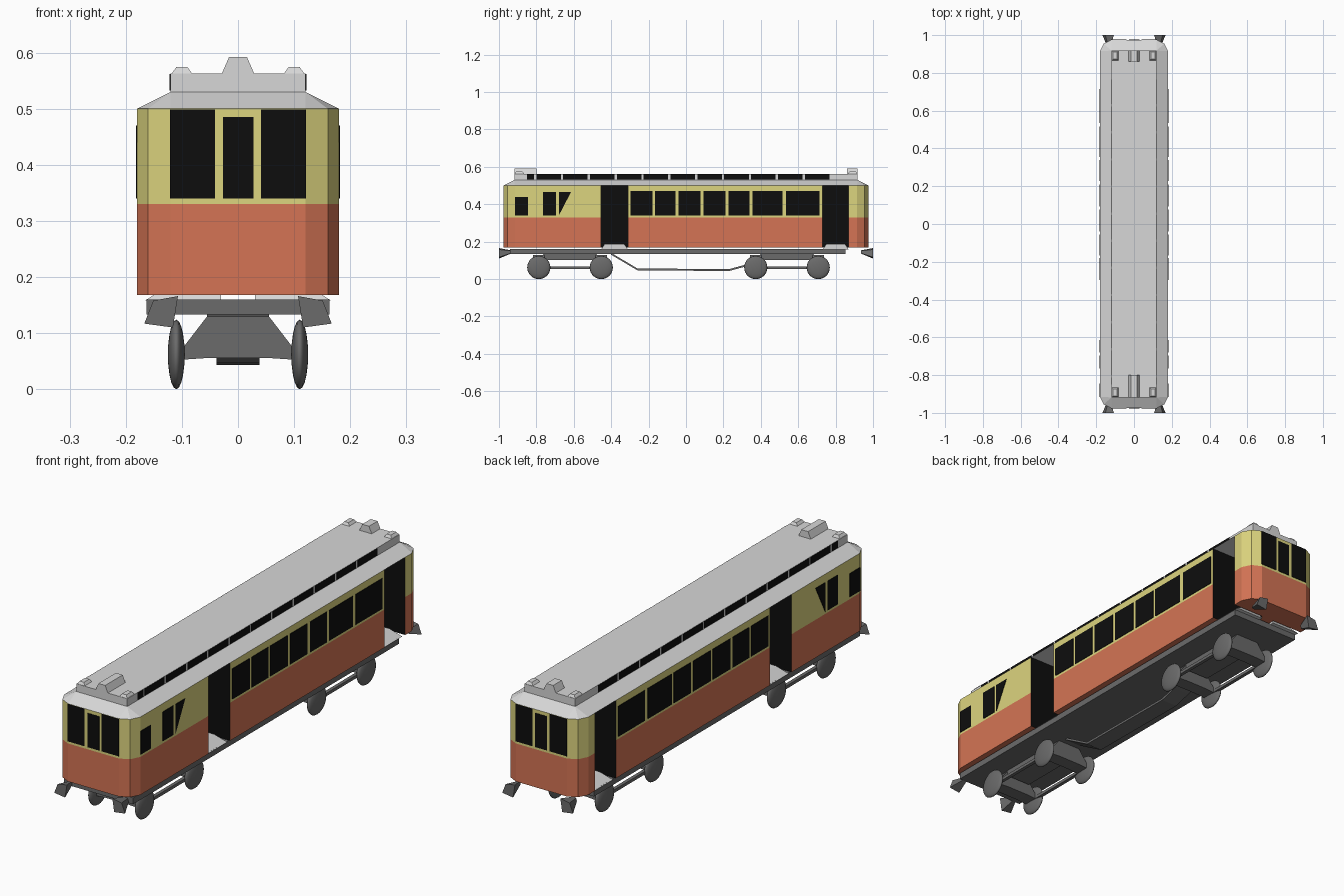
import bpy, bmesh, math
from mathutils import Matrix

if "Cube" in bpy.data.objects:
    bpy.data.objects.remove(bpy.data.objects["Cube"])


def material(name, r, g, b):
    m = bpy.data.materials.new(name)
    m.diffuse_color = (r, g, b, 1)
    m.use_nodes = True
    m.node_tree.nodes["Principled BSDF"].inputs["Base Color"].default_value = m.diffuse_color
    return m


RED = material("brick_red", 0.66, 0.175, 0.09)
CREAM = material("pale_yellow", 0.72, 0.66, 0.21)
ROOF = material("light_grey", 0.68, 0.68, 0.68)
DARK = material("dark_grey", 0.145, 0.145, 0.145)
BLACK = material("black", 0.004, 0.004, 0.004)


def finish(bm, name, *mats):
    bmesh.ops.remove_doubles(bm, verts=bm.verts, dist=1e-5)
    bmesh.ops.recalc_face_normals(bm, faces=bm.faces)
    me = bpy.data.meshes.new(name)
    bm.to_mesh(me)
    bm.free()
    for m in mats:
        me.materials.append(m)
    ob = bpy.data.objects.new(name, me)
    bpy.context.collection.objects.link(ob)
    return ob


def loft(bm, rings):
    """Join matching rings of points and cap both ends."""
    vs = [[bm.verts.new(p) for p in ring] for ring in rings]
    n = len(vs[0])
    for a, b in zip(vs, vs[1:]):
        for i in range(n):
            j = (i + 1) % n
            bm.faces.new((a[i], a[j], b[j], b[i]))
    bm.faces.new(vs[0])
    bm.faces.new(vs[-1])


def rect(x0, x1, y0, y1, z):
    return [(x0, y0, z), (x1, y0, z), (x1, y1, z), (x0, y1, z)]


def box(bm, x0, x1, y0, y1, z0, z1):
    loft(bm, [rect(x0, x1, y0, y1, z0), rect(x0, x1, y0, y1, z1)])


def mirror_x(bm):
    geom = bm.verts[:] + bm.edges[:] + bm.faces[:]
    new = bmesh.ops.duplicate(bm, geom=geom)["geom"]
    for v in new:
        if isinstance(v, bmesh.types.BMVert):
            v.co.x *= -1


# Body: plan outline with doorway recesses, lofted in a red and a yellow band
DOORS = [(-0.455, -0.31), (0.73, 0.87)]
corner = [(0.12, 0.975), (0.16, 0.955), (0.18, 0.915)]
front = [(x, -y) for x, y in corner]
notches = []
for a, b in DOORS:
    notches += [(0.18, a), (0.03, a), (0.03, b), (0.18, b)]


def close(half):
    return half + [(-x, y) for x, y in reversed(half)]


plan = close(front + notches + corner[::-1])
outline = close(front + corner[::-1])
bm = bmesh.new()
loft(bm, [[(x, y, z) for x, y in plan] for z in (0.168, 0.33, 0.50)])
for f in bm.faces:
    c = f.calc_center_median()
    if abs(c.x) < 0.17 and abs(c.y) < 0.9 and 0.17 < c.z < 0.49:
        f.material_index = 2
    elif c.z > 0.33:
        f.material_index = 1
finish(bm, "car_body", RED, CREAM, BLACK)

# Doorway floors sloping up to the inside
bm = bmesh.new()
for a, b in DOORS:
    loft(bm, [rect(0.03, 0.166, a, b, 0.158),
              rect(0.03, 0.12, a + 0.02, b - 0.02, 0.187)])
mirror_x(bm)
finish(bm, "doorway_floors", ROOF)

# Sloped lower roof and raised centre roof
bm = bmesh.new()
loft(bm, [[(x, y, 0.50) for x, y in outline],
          [(math.copysign(0.12, x), math.copysign(0.918, y), 0.53) for x, y in outline]])
finish(bm, "lower_roof", ROOF)
bm = bmesh.new()
box(bm, -0.12, 0.12, -0.918, 0.918, 0.525, 0.563)
finish(bm, "raised_roof", ROOF)

# Roof end lamps and small corner blocks
bm = bmesh.new()
for y0, y1 in ((-0.918, -0.80), (0.86, 0.918)):
    loft(bm, [rect(-0.03, 0.03, y0, y1, 0.56), rect(-0.016, 0.016, y0, y1, 0.592)])
finish(bm, "roof_lamps", ROOF)
bm = bmesh.new()
for s in (-1, 1):
    y0, y1 = sorted((s * 0.865, s * 0.918))
    loft(bm, [rect(0.08, 0.12, y0, y1, 0.56),
              rect(0.09, 0.11, y0 + 0.008, y1 - 0.008, 0.574)])
mirror_x(bm)
finish(bm, "roof_corner_blocks", ROOF)

# Side windows
bm = bmesh.new()
for y0, y1, top in [(-0.915, -0.845, 0.44), (-0.765, -0.695, 0.465),
                    (-0.296, -0.18, 0.47), (-0.167, -0.055, 0.47), (-0.04, 0.077, 0.47),
                    (0.093, 0.21, 0.47), (0.227, 0.34, 0.47), (0.355, 0.515, 0.47),
                    (0.535, 0.715, 0.47)]:
    box(bm, 0.178, 0.182, y0, y1, 0.34, top)
loft(bm, [[(x, -0.68, 0.34), (x, -0.615, 0.465), (x, -0.68, 0.465)] for x in (0.178, 0.182)])
mirror_x(bm)
finish(bm, "side_windows", BLACK)

# End windows, front and back
bm = bmesh.new()
for s in (-1, 1):
    y0, y1 = sorted((s * 0.973, s * 0.977))
    for x0, x1, top in [(-0.121, -0.041, 0.499), (-0.027, 0.028, 0.485), (0.041, 0.121, 0.499)]:
        box(bm, x0, x1, y0, y1, 0.34, top)
finish(bm, "end_windows", BLACK)

# Row of roof windows
bm = bmesh.new()
box(bm, 0.118, 0.122, -0.85, -0.812, 0.532, 0.562)
for i in range(11):
    y = -0.80 + i * 0.1435
    box(bm, 0.118, 0.122, y, y + 0.131, 0.532, 0.562)
mirror_x(bm)
finish(bm, "roof_windows", BLACK)

# Underframe
bm = bmesh.new()
box(bm, -0.163, 0.163, -0.94, 0.853, 0.133, 0.16)
finish(bm, "underframe", DARK)

# Truss strip hanging between the trucks
bm = bmesh.new()
path = [(-0.40, 0.135), (-0.26, 0.052), (0.23, 0.048), (0.31, 0.07), (0.38, 0.09)]
loft(bm, [[(-0.038, y, z - 0.005), (0.038, y, z - 0.005),
           (0.038, y, z + 0.005), (-0.038, y, z + 0.005)] for y, z in path])
finish(bm, "truss_strip", DARK)

# Trucks: bolster, axle housings, side bars
half = [(0.05, 0.056), (0.095, 0.053), (0.095, 0.078), (0.055, 0.13)]
axle = close(half)
wheel_ys = []
for name, cy in (("front_truck", -0.62), ("rear_truck", 0.54)):
    bm = bmesh.new()
    loft(bm, [rect(-0.055, 0.055, cy - 0.13, cy + 0.13, 0.102),
              rect(-0.055, 0.055, cy - 0.145, cy + 0.145, 0.135)])
    for s in (-1, 1):
        y = cy + s * 0.167
        wheel_ys.append(y)
        loft(bm, [[(x, y + d, z) for x, z in axle] for d in (-0.03, 0.03)])
        x0, x1 = sorted((s * 0.095, s * 0.11))
        box(bm, x0, x1, cy - 0.167, cy + 0.167, 0.053, 0.066)
    finish(bm, name, DARK)

# Lens-shaped wheels
bm = bmesh.new()
for y in wheel_ys:
    for x in (-0.11, 0.11):
        mat = (Matrix.Translation((x, y, 0.062)) @ Matrix.Diagonal((0.015, 0.062, 0.062, 1))
               @ Matrix.Rotation(math.pi / 2, 4, 'Y'))
        bmesh.ops.create_uvsphere(bm, u_segments=28, v_segments=10, radius=1, matrix=mat)
for f in bm.faces:
    f.smooth = True
finish(bm, "wheels", DARK)

# Flared bumpers at the four corners
bm = bmesh.new()
face = [(0.151, 0.158), (0.107, 0.166), (0.116, 0.11), (0.167, 0.117)]
for s in (-1, 1):
    loft(bm, [[(x, s * 1.0, z) for x, z in face],
              [(0.132 + (x - 0.135) * 0.25, s * 0.935, 0.145 + (z - 0.138) * 0.3) for x, z in face]])
mirror_x(bm)
finish(bm, "corner_bumpers", DARK)
